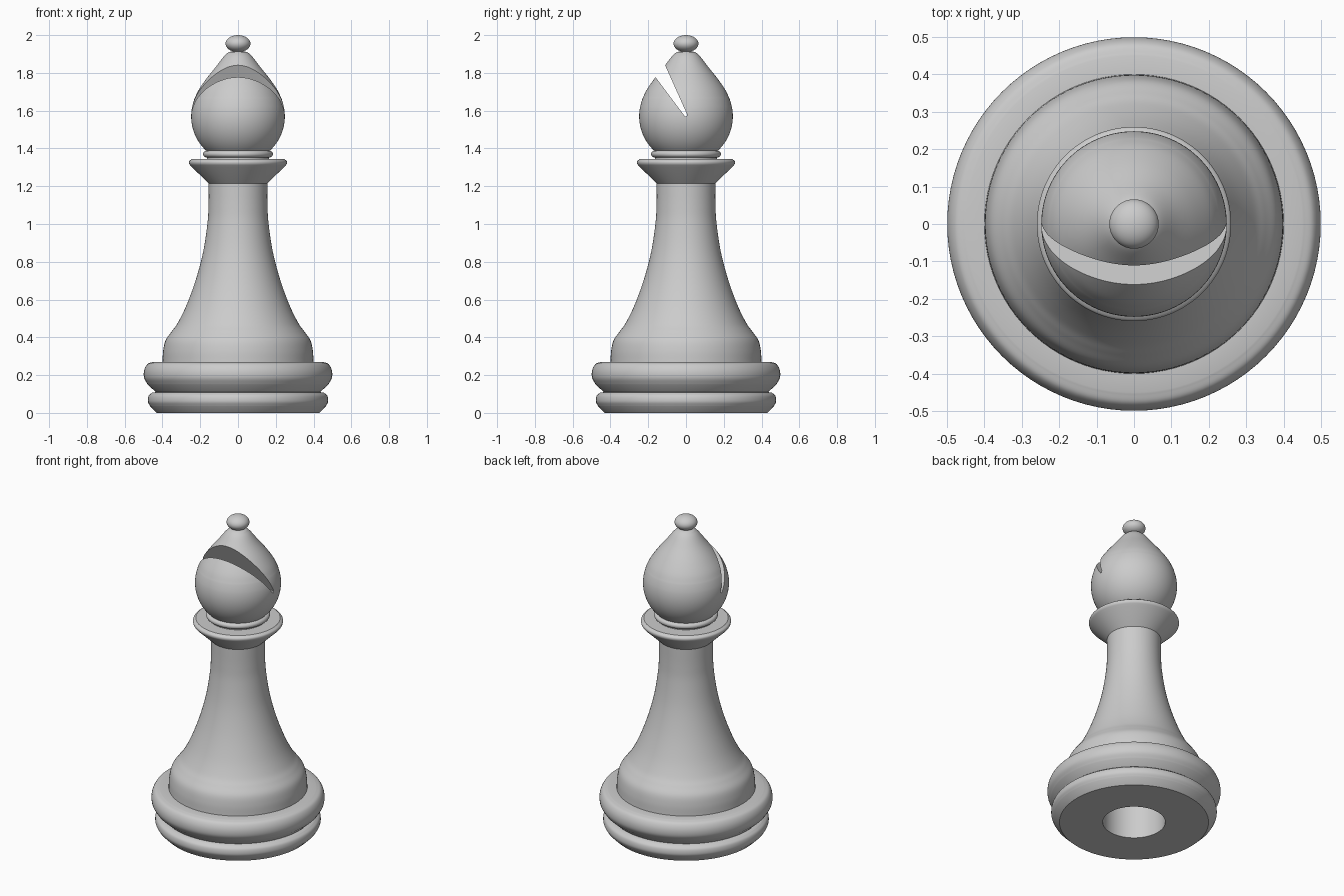
import bpy, bmesh, math
from mathutils import Vector

cube = bpy.data.objects.get("Cube")
if cube:
    bpy.data.objects.remove(cube, do_unlink=True)

STEPS = 96
grey = bpy.data.materials.new("plain grey")
grey.use_nodes = True
COLOUR = (0.6, 0.6, 0.6, 1)
grey.diffuse_color = COLOUR
grey.node_tree.nodes["Principled BSDF"].inputs["Base Color"].default_value = COLOUR


def smooth(points, cuts=6):
    """Curve through the points (Catmull-Rom)."""
    p = [Vector(q) for q in points]
    p = [2 * p[0] - p[1]] + p + [2 * p[-1] - p[-2]]
    out = []
    for a, b, c, d in zip(p, p[1:], p[2:], p[3:]):
        for i in range(cuts):
            t = i / cuts
            out.append(0.5 * (2 * b + (c - a) * t + (2 * a - 5 * b + 4 * c - d) * t * t
                              + (3 * b - a - 3 * c + d) * t ** 3))
    return [tuple(q) for q in out] + [tuple(points[-1])]


def arc(r, z, rx, rz, start, end, n=16):
    """Elliptical arc in the profile plane, angles in degrees."""
    angles = [math.radians(start + (end - start) * i / n) for i in range(n + 1)]
    return [(r + rx * math.cos(a), z + rz * math.sin(a)) for a in angles]


def finish(obj):
    bpy.ops.object.select_all(action="DESELECT")
    obj.select_set(True)
    bpy.context.view_layer.objects.active = obj
    bpy.ops.object.shade_smooth_by_angle(angle=math.radians(35))


def make_object(name, bm):
    bmesh.ops.recalc_face_normals(bm, faces=bm.faces[:])
    mesh = bpy.data.meshes.new(name)
    bm.to_mesh(mesh)
    bm.free()
    mesh.materials.append(grey)
    obj = bpy.data.objects.new(name, mesh)
    bpy.context.collection.objects.link(obj)
    return obj


def lathe(name, profile):
    """Turn a (radius, height) profile around the z axis."""
    bm = bmesh.new()
    verts = [bm.verts.new((max(r, 0), 0, z)) for r, z in profile]
    edges = [bm.edges.new(pair) for pair in zip(verts, verts[1:])]
    bmesh.ops.spin(bm, geom=verts + edges, cent=(0, 0, 0), axis=(0, 0, 1),
                   angle=math.tau, steps=STEPS, use_duplicate=False)
    bmesh.ops.remove_doubles(bm, verts=bm.verts[:], dist=1e-5)
    obj = make_object(name, bm)
    finish(obj)
    return obj


# Two-tier base with a round recess underneath
lathe("base",
      [(0, 0.25), (0.18, 0.25), (0.18, 0), (0.43, 0)]
      + smooth([(0.465, 0.035), (0.477, 0.06), (0.473, 0.09), (0.455, 0.107)])
      + [(0.435, 0.11)]
      + smooth([(0.478, 0.15), (0.497, 0.185), (0.497, 0.225), (0.48, 0.258), (0.45, 0.27)])
      + [(0.39, 0.27)])

# Flared stem
lathe("stem",
      smooth([(0.4, 0.27), (0.396, 0.33), (0.383, 0.385), (0.352, 0.43), (0.32, 0.475),
              (0.275, 0.565), (0.225, 0.7), (0.185, 0.85), (0.162, 1.0),
              (0.156, 1.1), (0.155, 1.22)]))

# Collar and the small ring above it
lathe("collar",
      [(0.1, 1.215), (0.155, 1.215)]
      + smooth([(0.245, 1.302), (0.258, 1.318), (0.258, 1.333), (0.243, 1.345)])
      + [(0.165, 1.345), (0.165, 1.355)])
lathe("neck_ring", arc(0.165, 1.37, 0.02, 0.018, -90, 90) + [(0.1, 1.388)])

# Teardrop head
head = lathe("head",
             [(0, 1.387)] + arc(0, 1.57, 0.248, 0.248, -47, 12, 20)
             + smooth([(0.232, 1.66), (0.208, 1.71), (0.167, 1.77), (0.115, 1.835),
                       (0.075, 1.887), (0.05, 1.91)])
             + [(0, 1.92)])

# Wedge cutter for the slanted slot
bm = bmesh.new()
outline = [(-0.31, 1.975), (-0.01, 1.575), (-0.004, 1.569), (0.004, 1.571),
           (0.006, 1.58), (-0.2, 2.04)]
face = bm.faces.new([bm.verts.new((-0.4, y, z)) for y, z in outline])
side = bmesh.ops.extrude_face_region(bm, geom=[face])["geom"]
bmesh.ops.translate(bm, vec=(0.8, 0, 0),
                    verts=[g for g in side if isinstance(g, bmesh.types.BMVert)])
cutter = make_object("slot_cutter", bm)
cutter.hide_render = True

cut = head.modifiers.new("slot", "BOOLEAN")
cut.operation = "DIFFERENCE"
cut.object = cutter
cut.solver = "EXACT"
bpy.context.view_layer.objects.active = head
bpy.ops.object.modifier_apply(modifier=cut.name)
bpy.data.objects.remove(cutter, do_unlink=True)
finish(head)

# Finial
lathe("finial", arc(0, 1.955, 0.066, 0.045, -90, 90, 24))
